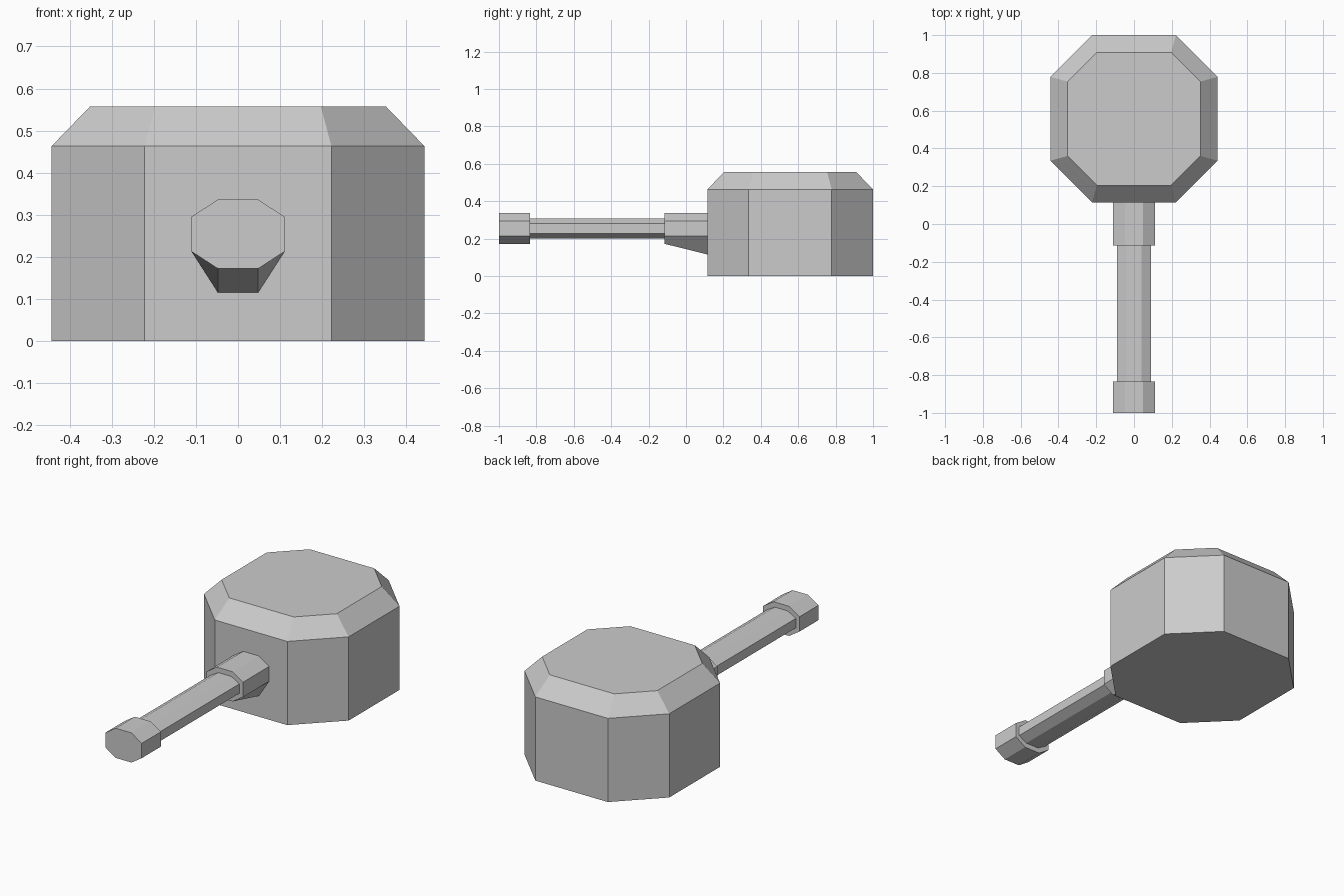
import bpy
import bmesh

if "Cube" in bpy.data.objects:
    bpy.data.objects.remove(bpy.data.objects["Cube"])


def octagon(hx, hy, cx, cy):
    """Octagon with half sizes hx, hy; cx, cy mark where the flats end."""
    return [(-cx, -hy), (cx, -hy), (hx, -cy), (hx, cy),
            (cx, hy), (-cx, hy), (-hx, cy), (-hx, -cy)]


def loft(name, rings, cap_end=True):
    """Skin a list of equal-length point rings into a flat-faced object."""
    bm = bmesh.new()
    loops = [[bm.verts.new(p) for p in ring] for ring in rings]
    n = len(loops[0])
    for a, b in zip(loops, loops[1:]):
        for i in range(n):
            j = (i + 1) % n
            bm.faces.new((a[i], a[j], b[j], b[i]))
    bm.faces.new(loops[0][::-1])
    if cap_end:
        bm.faces.new(loops[-1])
    bmesh.ops.recalc_face_normals(bm, faces=bm.faces[:])
    mesh = bpy.data.meshes.new(name)
    bm.to_mesh(mesh)
    bm.free()
    obj = bpy.data.objects.new(name, mesh)
    bpy.context.collection.objects.link(obj)
    return obj


# Hammer head: octagonal block with a bevelled top
HEAD_Y = 0.557
wide = octagon(0.443, 0.443, 0.222, 0.222)
narrow = octagon(0.352, 0.352, 0.197, 0.197)
loft("hammer_head", [[(x, HEAD_Y + y, z) for x, y in outline]
                     for outline, z in ((wide, 0), (wide, 0.463), (narrow, 0.557))])

# Handle: end grip, thinner shaft and collar lofted along y
HANDLE_Z = 0.254
thick = octagon(0.111, 0.082, 0.048, 0.041)
thin = octagon(0.089, 0.054, 0.04, 0.026)
rings = [[(x, y, HANDLE_Z + z) for x, z in outline]
         for outline, y in ((thick, -1), (thick, -0.833), (thin, -0.833),
                            (thin, -0.115), (thick, -0.115), (thick, 0.115))]
# The collar's underside slopes down into the head
for i in (0, 1):
    x, y, z = rings[-1][i]
    rings[-1][i] = (x, y, 0.115)
loft("handle", rings, cap_end=False)
